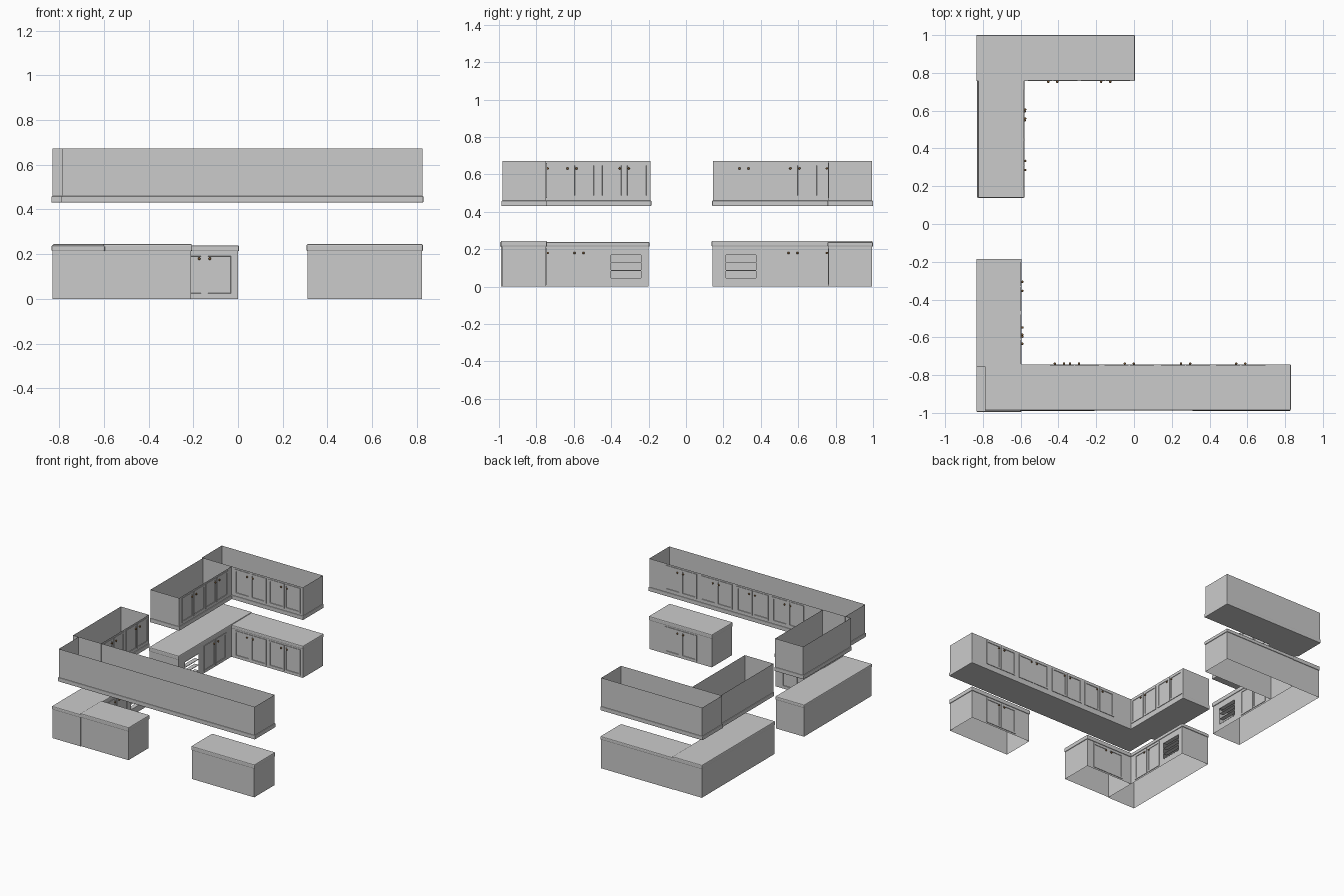
import bpy, bmesh
from mathutils import Vector

if "Cube" in bpy.data.objects:
    bpy.data.objects.remove(bpy.data.objects["Cube"])


def material(name, rgb):
    m = bpy.data.materials.new(name)
    m.diffuse_color = (*rgb, 1)
    m.use_nodes = True
    m.node_tree.nodes["Principled BSDF"].inputs["Base Color"].default_value = m.diffuse_color
    return m


GREY = material("cabinet_grey", (0.6, 0.6, 0.6))
BRASS = material("knob_brown", (0.22, 0.11, 0.035))


def finish(name, bm, mat, recalc=True):
    if recalc:
        bmesh.ops.recalc_face_normals(bm, faces=bm.faces)
    me = bpy.data.meshes.new(name)
    bm.to_mesh(me)
    bm.free()
    me.materials.append(mat)
    ob = bpy.data.objects.new(name, me)
    bpy.context.collection.objects.link(ob)
    return ob


def slab(name, x0, x1, y0, y1, z0, z1, bevel=0.0):
    """Closed box with optional rounded edges."""
    bm = bmesh.new()
    bmesh.ops.create_cube(bm, size=1)
    for v in bm.verts:
        v.co = ((x0 + x1) / 2 + v.co.x * (x1 - x0),
                (y0 + y1) / 2 + v.co.y * (y1 - y0),
                (z0 + z1) / 2 + v.co.z * (z1 - z0))
    if bevel:
        bmesh.ops.bevel(bm, geom=bm.edges[:], offset=bevel, segments=2,
                        profile=0.5, affect='EDGES')
    return finish(name, bm, GREY)


def shell(name, x0, x1, y0, y1, z0, z1, hole=None):
    """Four thin walls, open above and below; hole = (y0, y1, z0, z1) in the +x wall."""
    bm = bmesh.new()

    def quad(*pts):
        bm.faces.new([bm.verts.new(p) for p in pts])

    def wall(a, b, za, zb):
        quad((*a, za), (*b, za), (*b, zb), (*a, zb))

    wall((x0, y0), (x1, y0), z0, z1)
    wall((x1, y1), (x0, y1), z0, z1)
    wall((x0, y1), (x0, y0), z0, z1)
    if hole:
        a, b, c, d = hole
        for ya, yb, za, zb in ((y0, a, z0, z1), (b, y1, z0, z1),
                               (a, b, z0, c), (a, b, d, z1)):
            wall((x1, ya), (x1, yb), za, zb)
    else:
        wall((x1, y0), (x1, y1), z0, z1)
    bmesh.ops.remove_doubles(bm, verts=bm.verts, dist=1e-5)
    return finish(name, bm, GREY, recalc=False)


def base_cabinet(name, x0, x1, y0, y1, top=0.245, hole=None):
    shell(name + "_base", x0, x1, y0, y1, 0, 0.22, hole)
    o = 0.005
    slab(name + "_countertop", x0 - o, x1 + o, y0 - o, y1 + o, 0.213, top, 0.006)
    if hole:
        a, b, c, d = hole
        for i in range(4):   # slats of the open rack
            z = c + (d - c) * i / 3
            slab(f"{name}_rack_slat_{i}", x1 - 0.03, x1 + 0.001, a, b,
                 z - 0.002, z + 0.002)


def wall_cabinet(name, x0, x1, y0, y1):
    shell(name + "_wall_cabinet", x0, x1, y0, y1, 0.45, 0.672)
    o = 0.005
    slab(name + "_bottom_moulding", x0 - o, x1 + o, y0 - o, y1 + o, 0.431, 0.46, 0.004)


def door(name, origin, u, n, a, b, z0, z1):
    """Framed door with a sunken centre panel."""
    bm = bmesh.new()
    t = 0.004
    ring = [(a, z0), (b, z0), (b, z1), (a, z1)]
    back = [bm.verts.new(origin + u * s + Vector((0, 0, z))) for s, z in ring]
    front = [bm.verts.new(v.co + n * t) for v in back]
    bm.faces.new(back)
    face = bm.faces.new(front[::-1])
    for i in range(4):
        j = (i + 1) % 4
        bm.faces.new((back[j], back[i], front[i], front[j]))
    bmesh.ops.recalc_face_normals(bm, faces=bm.faces)
    bmesh.ops.inset_region(bm, faces=[face], thickness=0.017)
    bmesh.ops.inset_region(bm, faces=[face], thickness=0.002)
    for v in face.verts:
        v.co -= n * 0.003
    finish(name, bm, GREY)


def knob(name, pos, n):
    bm = bmesh.new()
    bmesh.ops.create_uvsphere(bm, u_segments=10, v_segments=6, radius=0.0065)
    bmesh.ops.translate(bm, verts=bm.verts, vec=pos + n * 0.009)
    for f in bm.faces:
        f.smooth = True
    finish(name, bm, BRASS)


def door_pairs(name, origin, u, n, centres, upper):
    z0, z1, zk = (0.475, 0.66, 0.632) if upper else (0.012, 0.204, 0.18)
    origin, u, n = Vector(origin), Vector(u), Vector(n)
    for i, c in enumerate(centres):
        for s in (-1, 1):
            a, b = sorted((c + s * 0.003, c + s * 0.13))
            tag = f"{name}_{i}_{'left' if s < 0 else 'right'}"
            door(tag + "_door", origin, u, n, a, b, z0, z1)
            knob(tag + "_knob", origin + u * (c + s * 0.024) + Vector((0, 0, zk)), n)


X, Y = (1, 0, 0), (0, 1, 0)
NY = (0, -1, 0)

# base cabinets with countertops
base_cabinet("rear_side", -0.825, -0.588, 0.142, 0.992, 0.245, (0.215, 0.375, 0.045, 0.17))
base_cabinet("rear", -0.588, 0.0, 0.762, 0.995, 0.239)
base_cabinet("front_side", -0.83, -0.60, -0.99, -0.2, 0.239, (-0.40, -0.24, 0.045, 0.17))
base_cabinet("front_left", -0.60, -0.21, -0.985, -0.748)
base_cabinet("front_right", 0.312, 0.823, -0.985, -0.748)

# wall cabinets
wall_cabinet("rear_upper", -0.83, 0.0, 0.762, 0.995)
wall_cabinet("rear_side_upper", -0.82, -0.585, 0.145, 0.762)
wall_cabinet("front_side_upper", -0.83, -0.60, -0.75, -0.19)
wall_cabinet("front_upper", -0.785, 0.825, -0.982, -0.748)

# doors and knobs
door_pairs("rear_upper", (0, 0.762, 0), X, NY, (-0.43, -0.15), True)
door_pairs("rear_lower", (0, 0.762, 0), X, NY, (-0.43, -0.15), False)
door_pairs("rear_side_upper", (-0.585, 0, 0), Y, X, (0.31, 0.582), True)
door_pairs("rear_side_lower", (-0.588, 0, 0), Y, X, (0.572,), False)
door_pairs("front_side_upper", (-0.60, 0, 0), Y, X, (-0.61, -0.33), True)
door_pairs("front_side_lower", (-0.60, 0, 0), Y, X, (-0.572,), False)
door_pairs("front_upper", (0, -0.748, 0), X, Y, (-0.315, -0.025, 0.273, 0.565), True)
door_pairs("front_left_lower", (0, -0.748, 0), X, Y, (-0.395,), False)
door_pairs("front_right_lower", (0, -0.748, 0), X, Y, (0.565,), False)
